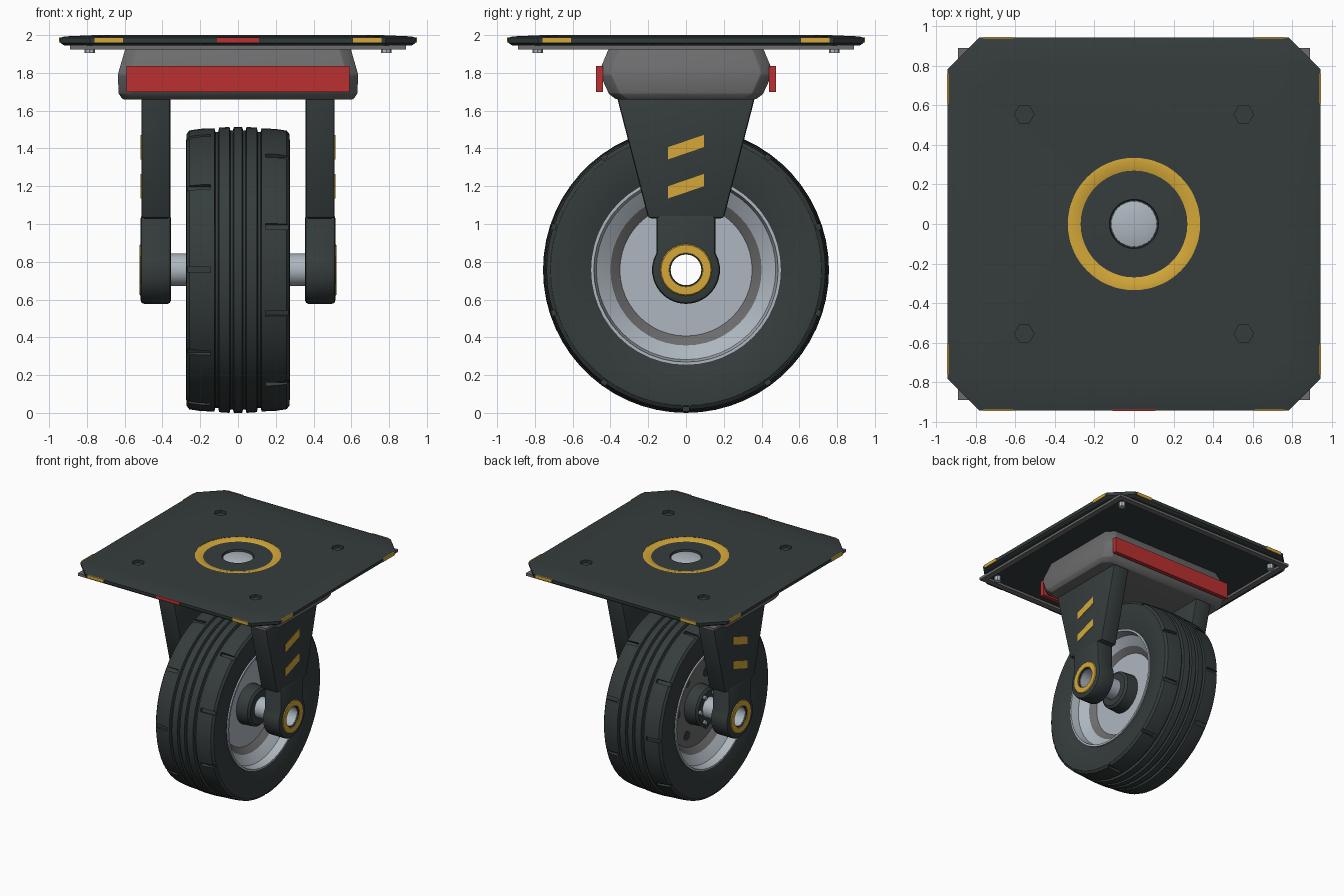
import bpy
import bmesh
from math import sin, cos, pi, radians
from mathutils import Matrix, Vector

if "Cube" in bpy.data.objects:
    bpy.data.objects.remove(bpy.data.objects["Cube"])


def material(name, red, green, blue):
    mat = bpy.data.materials.new(name)
    mat.use_nodes = True
    mat.diffuse_color = (red, green, blue, 1)
    mat.node_tree.nodes["Principled BSDF"].inputs["Base Color"].default_value = (red, green, blue, 1)
    return mat


DARK = material("dark slate", 0.036, 0.046, 0.046)
GREY = material("mid grey", 0.15, 0.15, 0.155)
LIGHT = material("light steel", 0.42, 0.47, 0.52)
YELLOW = material("warning yellow", 0.66, 0.39, 0.04)
RED = material("signal red", 0.5, 0.03, 0.03)

AXLE_Z = 0.757
AXLE = Vector((0, 0, AXLE_Z))


def finish(name, bm, mats, bevel=0, smooth=True):
    """Turn a bmesh into a shaded object, with an optional bevel."""
    bmesh.ops.recalc_face_normals(bm, faces=bm.faces)
    mesh = bpy.data.meshes.new(name)
    bm.to_mesh(mesh)
    bm.free()
    for mat in mats:
        mesh.materials.append(mat)
    obj = bpy.data.objects.new(name, mesh)
    bpy.context.collection.objects.link(obj)
    if bevel:
        mod = obj.modifiers.new("bevel", "BEVEL")
        mod.width, mod.segments = bevel, 2
        apply(obj, mod)
    if smooth:
        shade(obj)
    return obj


def activate(obj):
    bpy.ops.object.select_all(action="DESELECT")
    obj.select_set(True)
    bpy.context.view_layer.objects.active = obj


def apply(obj, mod):
    activate(obj)
    bpy.ops.object.modifier_apply(modifier=mod.name)


def shade(obj):
    activate(obj)
    bpy.ops.object.shade_smooth_by_angle(angle=radians(30))


def cut(obj, cutter):
    """Subtract the cutter and throw it away."""
    mod = obj.modifiers.new("cut", "BOOLEAN")
    mod.operation, mod.object, mod.solver = "DIFFERENCE", cutter, "EXACT"
    apply(obj, mod)
    bpy.data.objects.remove(cutter)
    shade(obj)


def loft(name, rings, mats, bevel=0):
    """Closed skin through rings of equal point count."""
    bm = bmesh.new()
    loops = [[bm.verts.new(p) for p in ring] for ring in rings]
    n = len(loops[0])
    for a, b in zip(loops, loops[1:]):
        for i in range(n):
            j = (i + 1) % n
            bm.faces.new((a[i], a[j], b[j], b[i]))
    bm.faces.new(loops[0])
    bm.faces.new(loops[-1])
    return finish(name, bm, mats, bevel)


def box(name, low, high, mat, bevel=0):
    rings = [[(low[0], low[1], z), (high[0], low[1], z), (high[0], high[1], z), (low[0], high[1], z)]
             for z in (low[2], high[2])]
    return loft(name, rings, [mat], bevel)


def octagon(hx, hy, corner, z):
    quarter = [(hx, hy - corner), (hx - corner, hy)]
    pts = quarter + [(-x, y) for x, y in quarter[::-1]]
    return [(x, y, z) for x, y in pts + [(-x, -y) for x, y in pts]]


def lathe(name, profile, mats, centre, axis="x", steps=48, bands=None):
    """Spin a closed (radius, offset) profile about an axis; bands give colours."""
    bm = bmesh.new()
    rings = []
    for r, h in profile:
        ring = []
        for i in range(steps):
            c, s = r * cos(2 * pi * i / steps), r * sin(2 * pi * i / steps)
            p = Vector((h, c, s)) if axis == "x" else Vector((c, s, h))
            ring.append(bm.verts.new(p + Vector(centre)))
        rings.append(ring)
    for k, a in enumerate(rings):
        b = rings[(k + 1) % len(rings)]
        for i in range(steps):
            j = (i + 1) % steps
            face = bm.faces.new((a[i], a[j], b[j], b[i]))
            face.material_index = bands[k] if bands else 0
    return finish(name, bm, mats)


def cylinder(name, radius, low, high, mat, centre, axis="x", steps=32):
    rings = []
    for h in (low, high):
        turn = [(radius * cos(2 * pi * i / steps), radius * sin(2 * pi * i / steps)) for i in range(steps)]
        rings.append([Vector((h, c, s) if axis == "x" else (c, s, h)) + Vector(centre) for c, s in turn])
    return loft(name, rings, [mat])


def prism(name, outline, x0, x1, mat, bevel=0):
    """Extrude a (y, z) outline along x."""
    return loft(name, [[(x, y, z) for y, z in outline] for x in (x0, x1)], [mat], bevel)


# Mounting plate with softly sloped top, bearing recess and hexagonal holes
plate = loft("top_plate", [octagon(0.92, 0.92, 0.15, 1.945), octagon(0.94, 0.94, 0.16, 1.958),
                           octagon(0.943, 0.943, 0.16, 1.985), octagon(0.92, 0.92, 0.16, 1.993),
                           octagon(0.76, 0.76, 0.1, 2)], [DARK])
cut(plate, cylinder("cutter", 0.335, 1.975, 2.1, DARK, (0, 0, 0), "z", 48))
for x in (-0.555, 0.555):
    for y in (-0.555, 0.555):
        cut(plate, cylinder("cutter", 0.05, 1.978, 2.1, DARK, (x, y, 0), "z", 6))

# Swivel bearing in the recess
lathe("bearing_ring", [(0.335, 1.97), (0.335, 1.998), (0.31, 2), (0.27, 1.988), (0.27, 1.97)],
      [YELLOW], (0, 0, 0), "z")
lathe("bearing_cap", [(0.27, 1.97), (0.27, 1.988), (0.125, 1.99), (0.12, 1.97)], [DARK], (0, 0, 0), "z")
loft("kingpin_dome", [[(r * cos(i * pi / 16), r * sin(i * pi / 16), z) for i in range(32)]
                      for r, z in ((0.122, 1.965), (0.115, 1.976), (0.08, 1.986), (0.03, 1.99))], [LIGHT])

# Grey frame and bolts below the plate
frame = box("under_frame", (-0.89, -0.89, 1.925), (0.89, 0.89, 1.947), GREY)
cut(frame, box("cutter", (-0.84, -0.84, 1.8), (0.84, 0.84, 2.1), GREY))
for x in (-0.785, 0.785):
    for y in (-0.785, 0.785):
        cylinder("plate_bolt", 0.028, 1.905, 1.95, LIGHT, (x, y, 0), "z", 8)

# Coloured marks round the plate edge
for quarter in range(4):
    for x in (-0.685, 0.685):
        mark = box("edge_mark", (x - 0.075, -0.947, 1.96), (x + 0.075, -0.939, 1.988), YELLOW)
        mark.data.transform(Matrix.Rotation(quarter * pi / 2, 4, "Z"))
box("front_mark", (-0.11, -0.947, 1.96), (0.11, -0.939, 1.988), RED)

# Swivel housing with a red bumper on front and back
sections = ((0.61, 0.37, 1.66), (0.632, 0.41, 1.69), (0.636, 0.455, 1.79), (0.625, 0.45, 1.83), (0.59, 0.4, 1.95))
loft("swivel_housing", [octagon(hx, hy, 0.06, z) for hx, hy, z in sections], [GREY], 0.006)
for side in (-1, 1):
    y = sorted((side * 0.44, side * 0.476))
    box("bumper", (-0.59, y[0], 1.7), (0.59, y[1], 1.836), RED)

# Fork arms, axle bosses and hazard stripes
arm = [(-0.365, 1.67), (-0.2, 1.03), (0.2, 1.03), (0.365, 1.67)]
boss = [(-0.155, 1.05)] + [(0.18 * cos(a), AXLE_Z + 0.18 * sin(a))
                           for a in [radians(150 + 12 * i) for i in range(21)]] + [(0.155, 1.05)]
for side in (-1, 1):
    prism("fork_arm", arm, side * 0.357, side * 0.512, DARK, 0.015)
    end = prism("axle_boss", boss, side * 0.355, side * 0.515, DARK, 0.018)
    cut(end, cylinder("cutter", 0.083, side * 0.2, side * 0.7, DARK, AXLE))
    lathe("boss_ring", [(0.085, side * 0.5), (0.09, side * 0.521), (0.132, side * 0.521), (0.142, side * 0.51)],
          [YELLOW], AXLE, steps=24)
    for z in (1.2, 1.407):
        stripe = [(-0.095, z - 0.065), (0.095, z), (0.095, z + 0.065), (-0.095, z)]
        prism("hazard_stripe", stripe, side * 0.509, side * 0.516, YELLOW)

# Hollow axle and hubs
lathe("axle_tube", [(0.086, -0.5), (0.086, 0.5), (0.081, 0.5), (0.081, -0.5)], [LIGHT], AXLE)
for side in (-1, 1):
    lathe("hub", [(0.085, side * 0.05), (0.17, side * 0.05), (0.16, side * 0.2), (0.14, side * 0.215),
                  (0.085, side * 0.215)], [DARK], AXLE, steps=32)

# Dished rim, plain on the left and grey on the right
half = [(0.085, 0.1), (0.35, 0.1), (0.4, 0.14), (0.475, 0.19), (0.488, 0.258), (0.505, 0.258)]
rim = half + [(r, -x) for r, x in half[::-1]]
lathe("wheel_rim", rim, [LIGHT, GREY], AXLE, bands=[0, 1, 0, 0, 0, 0, 0, 0, 0, 1, 1, 0])
for i in range(6):
    a = i * pi / 3
    spot = AXLE + Vector((0, cos(a), sin(a)))
    cylinder("rim_hole", 0.04, -0.104, -0.09, DARK, AXLE.lerp(spot, 0.26), steps=20)
    cylinder("hub_bolt", 0.018, -0.235, -0.2, LIGHT, AXLE.lerp(spot, 0.122), steps=8)

# Tyre with centre grooves and staggered shoulder notches
half = [(0.5, 0.245), (0.56, 0.262), (0.66, 0.275), (0.718, 0.273), (0.738, 0.258), (0.747, 0.2), (0.75, 0.125),
        (0.73, 0.12), (0.73, 0.105), (0.753, 0.1), (0.757, 0.045), (0.738, 0.04), (0.738, 0.027), (0.757, 0.022)]
tyre = lathe("tyre", half + [(r, -x) for r, x in half[::-1]], [DARK], AXLE, steps=60)
bm = bmesh.new()
for side in (-1, 1):
    for i in range(10):
        turn = Matrix.Rotation(radians(36 * i + 9 * (side + 1)), 4, "X")
        place = Matrix.Translation(AXLE) @ turn @ Matrix.Translation((side * 0.23, 0.77, 0))
        bmesh.ops.create_cube(bm, size=1, matrix=place @ Matrix.Diagonal((0.17, 0.09, 0.03, 1)))
cut(tyre, finish("cutter", bm, [DARK]))
